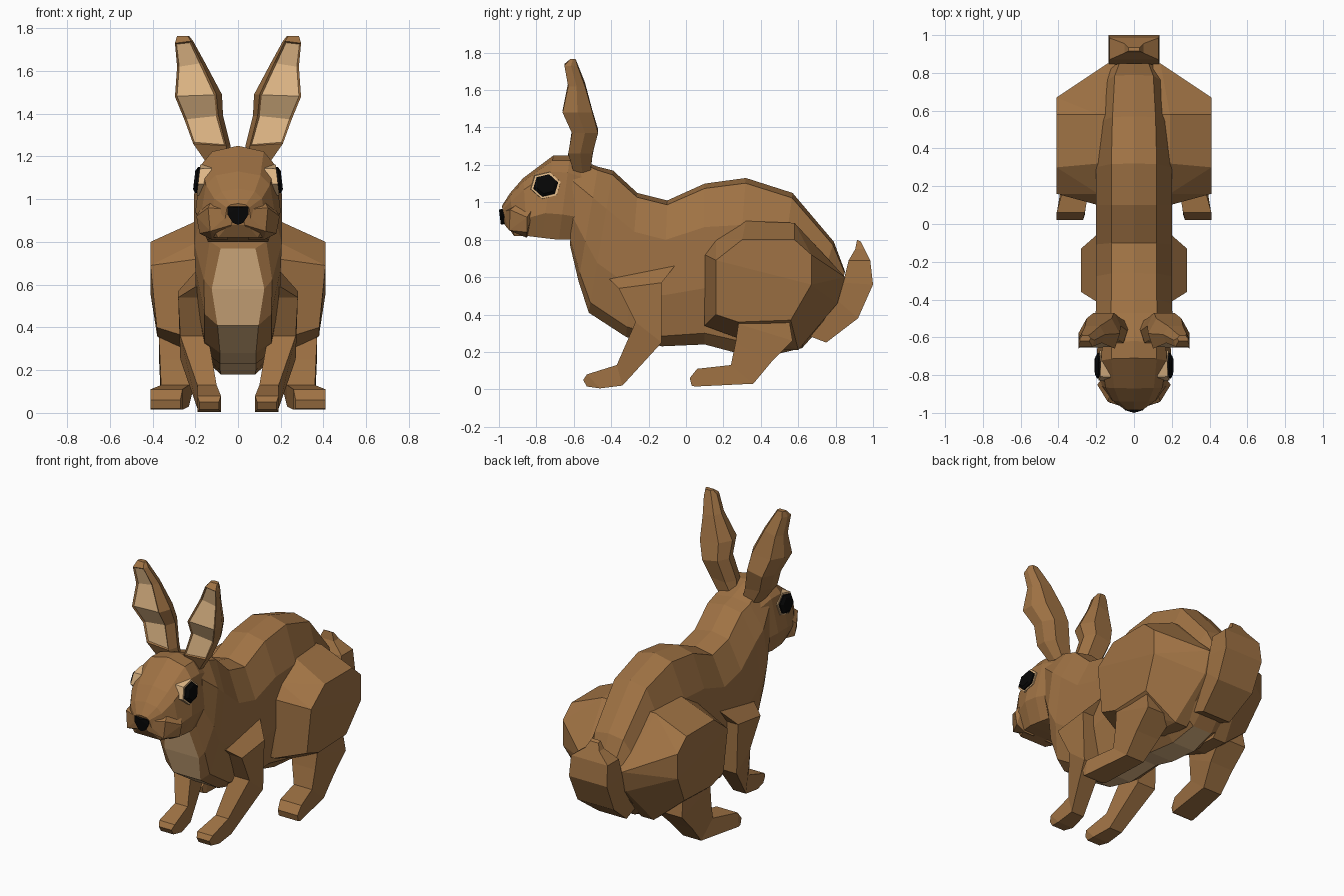
import bpy, bmesh, math

cube = bpy.data.objects.get("Cube")
if cube:
    bpy.data.objects.remove(cube)


def material(name, rgb):
    m = bpy.data.materials.new(name)
    m.use_nodes = True
    m.diffuse_color = (*rgb, 1)
    m.node_tree.nodes["Principled BSDF"].inputs["Base Color"].default_value = (*rgb, 1)
    return m


BROWN = material("brown fur", (0.35, 0.17, 0.058))
TAN = material("tan fur", (0.75, 0.48, 0.24))
BLACK = material("black", (0.002, 0.002, 0.002))


def finish(name, bm, mats):
    bmesh.ops.recalc_face_normals(bm, faces=bm.faces)
    mesh = bpy.data.meshes.new(name)
    bm.to_mesh(mesh)
    bm.free()
    for m in mats:
        mesh.materials.append(m)
    ob = bpy.data.objects.new(name, mesh)
    bpy.context.collection.objects.link(ob)


def loft(rings, tan_strip=None, tan_rows=()):
    """Skin a list of closed rings; one strip of faces may be tan."""
    bm = bmesh.new()
    vs = [[bm.verts.new(p) for p in r] for r in rings]
    n = len(vs[0])
    tan = []
    for i in range(len(vs) - 1):
        for j in range(n):
            k = (j + 1) % n
            f = bm.faces.new((vs[i][j], vs[i][k], vs[i + 1][k], vs[i + 1][j]))
            if j == tan_strip and i in tan_rows:
                f.material_index = 1
                tan.append(f)
    bm.faces.new(vs[0])
    bm.faces.new(vs[-1])
    bmesh.ops.recalc_face_normals(bm, faces=bm.faces)
    return bm, tan


def hull(name, points, mat):
    bm = bmesh.new()
    for p in points:
        bm.verts.new(p)
    bmesh.ops.convex_hull(bm, input=bm.verts)
    bmesh.ops.dissolve_limit(bm, angle_limit=math.radians(4), verts=bm.verts, edges=bm.edges)
    finish(name, bm, [mat])


def section(top, bottom, w, shape):
    """Symmetric ring between a top and a bottom (y, z) point."""
    half = [(x * w, top[0] + (bottom[0] - top[0]) * t, top[1] + (bottom[1] - top[1]) * t)
            for x, t in shape]
    return half + [(-x, y, z) for x, y, z in reversed(half) if x > 0]


def limb(name, s, parts):
    """Four-sided limb from front point, back point, inner x, outer x."""
    rings = [[(s * a, *f), (s * b, *f), (s * b, *k), (s * a, *k)] for f, k, a, b in parts]
    finish(name, loft(rings)[0], [BROWN])


# Torso and neck, from rump to skull: top, bottom, half width, tan patch share
trunk = [(0, 0), (.6, .03), (1, .27), (1, .65), (.78, .93)]
torso = [((.85, .63), (.80, .42), .13, .4), ((.79, .79), (.62, .22), .17, .4),
         ((.57, 1.05), (.45, .18), .19, .42), ((.32, 1.13), (.25, .2), .2, .42),
         ((.1, 1.1), (.1, .24), .2, .42), ((-.1, 1.01), (-.13, .23), .2, .42),
         ((-.26, 1.05), (-.32, .28), .2, .42), ((-.39, 1.17), (-.52, .41), .2, .48),
         ((-.47, 1.19), (-.575, .58), .205, .6), ((-.6, 1.24), (-.62, .77), .17, .48)]
bm, _ = loft([section(t, b, w, trunk + [(p, 1)]) for t, b, w, p in torso], 5, range(1, 9))
finish("torso", bm, [BROWN, TAN])

# Head, tapering to the muzzle
skull = [(0, 0), (.6, .06), (.86, .2), (1, .7), (.72, 1)]
head = [((-.5, 1.2), (-.6, .8), .17), ((-.62, 1.25), (-.68, .8), .195),
        ((-.71, 1.25), (-.77, .81), .2), ((-.87, 1.13), (-.85, .82), .175),
        ((-.94, 1.05), (-.92, .82), .13), ((-.985, .98), (-.96, .88), .06)]
finish("head", loft([section(*r, skull) for r in head])[0], [BROWN])

# Nose
hull("nose", [(x * s, y, z) for s in (1, -1) for x, y, z in
              [(.05, -.985, .965), (.05, -.985, .93), (.025, -.985, .89), (0, -1, .96),
               (0, -.99, .88), (.04, -.94, .96), (.02, -.94, .89)]], BLACK)

# Tail, curling upward
tail = [((.62, .3), (.75, .25), .1), ((.78, .5), (.92, .38), .13),
        ((.84, .57), (1, .56), .135), ((.87, .69), (.985, .69), .13),
        ((.905, .75), (.955, .75), .05), ((.915, .8), (.935, .79), .03)]
finish("tail", loft([section(f, b, w, [(1, 0), (1, 1)]) for f, b, w in tail])[0], [BROWN])

# Outlines of the thigh as (y, z): against the body and on the outside
thigh_in = [(.1, .72), (.16, .8), (.32, .9), (.58, .89), (.85, .6), (.81, .46),
            (.6, .21), (.42, .22), (.1, .34)]
thigh_out = [(.16, .69), (.3, .8), (.58, .8), (.67, .72), (.67, .56), (.56, .37), (.28, .36), (.16, .4)]

# Muzzle lobe
lobe = [(.195, -.85, .92), (.18, -.85, .84), (.14, -.94, .96), (.13, -.945, .85), (.02, -.98, .95),
        (.03, -.97, .88), (.05, -.85, .81), (.12, -.85, .81), (.1, -.84, 1.04), (.16, -.81, .98)]

# Ear rows: inner (x, z), outer (x, z), front y, back y
ear = [((.03, 1.2), (.14, 1.16), -.6, -.51), ((.035, 1.25), (.21, 1.26), -.63, -.5),
       ((.07, 1.39), (.25, 1.37), -.61, -.47), ((.075, 1.49), (.295, 1.48), -.66, -.5),
       ((.155, 1.64), (.285, 1.62), -.63, -.54), ((.21, 1.74), (.295, 1.73), -.65, -.58),
       ((.23, 1.765), (.285, 1.765), -.62, -.59)]


def hexagon(x, r, s):
    """Upright hexagon around the eye, leaning inward at the top."""
    ring = [(r * math.cos(math.radians(a)), .9 * r * math.sin(math.radians(a)))
            for a in range(15, 375, 60)]
    return [(s * (x - .12 * v), -.75 + u, 1.09 + v) for u, v in ring]


for s, side in ((1, "left"), (-1, "right")):
    hull(side + "_thigh", [(s * .1, y, z) for y, z in thigh_in]
         + [(s * (.14 if y > .75 else .19), y, z) for y, z in thigh_in]
         + [(s * (.41 if z > .5 else .38), y, z) for y, z in thigh_out], BROWN)
    limb(side + "_hind_leg", s, [
        ((.22, .44), (.54, .44), .17, .36), ((.28, .35), (.57, .26), .18, .37),
        ((.265, .25), (.46, .15), .2, .365),
        ((.24, .13), (.36, .03), .23, .36), ((.06, .11), (.05, .015), .26, .41),
        ((.02, .06), (.03, .02), .27, .41)])
    limb(side + "_front_leg", s, [
        ((-.41, .59), (-.06, .66), .12, .2), ((-.36, .54), (-.13, .57), .12, .28),
        ((-.27, .36), (-.13, .25), .14, .27), ((-.37, .13), (-.34, .02), .1, .19),
        ((-.53, .08), (-.46, .005), .08, .19), ((-.55, .05), (-.53, .015), .09, .18)])
    hull(side + "_muzzle", [(s * x, y, z) for x, y, z in lobe], BROWN)

    # Ear with a sunken tan inner face
    rings = []
    for (xi, zi), (xo, zo), yf, yb in ear:
        ym, d = (yf + yb) / 2, (xo - xi) * .2
        rings.append([(s * (xi + d * .6), yf, zi), (s * xo, yf, zo), (s * xo, ym, zo),
                      (s * (xo - d), yb, zo), (s * (xi + d), yb, zi), (s * xi, ym, zi)])
    bm, tan = loft(rings, 0, range(1, 5))
    rim = bmesh.ops.inset_region(bm, faces=tan, thickness=.01, depth=-.008)
    for f in rim["faces"]:
        f.material_index = 0
    finish(side + "_ear", bm, [BROWN, TAN])

    # Eye with a tan rim
    hull(side + "_eye_rim", hexagon(.13, .086, s) + hexagon(.185, .082, s), TAN)
    hull(side + "_eye", hexagon(.15, .069, s) + hexagon(.194, .069, s) + hexagon(.205, .05, s), BLACK)
